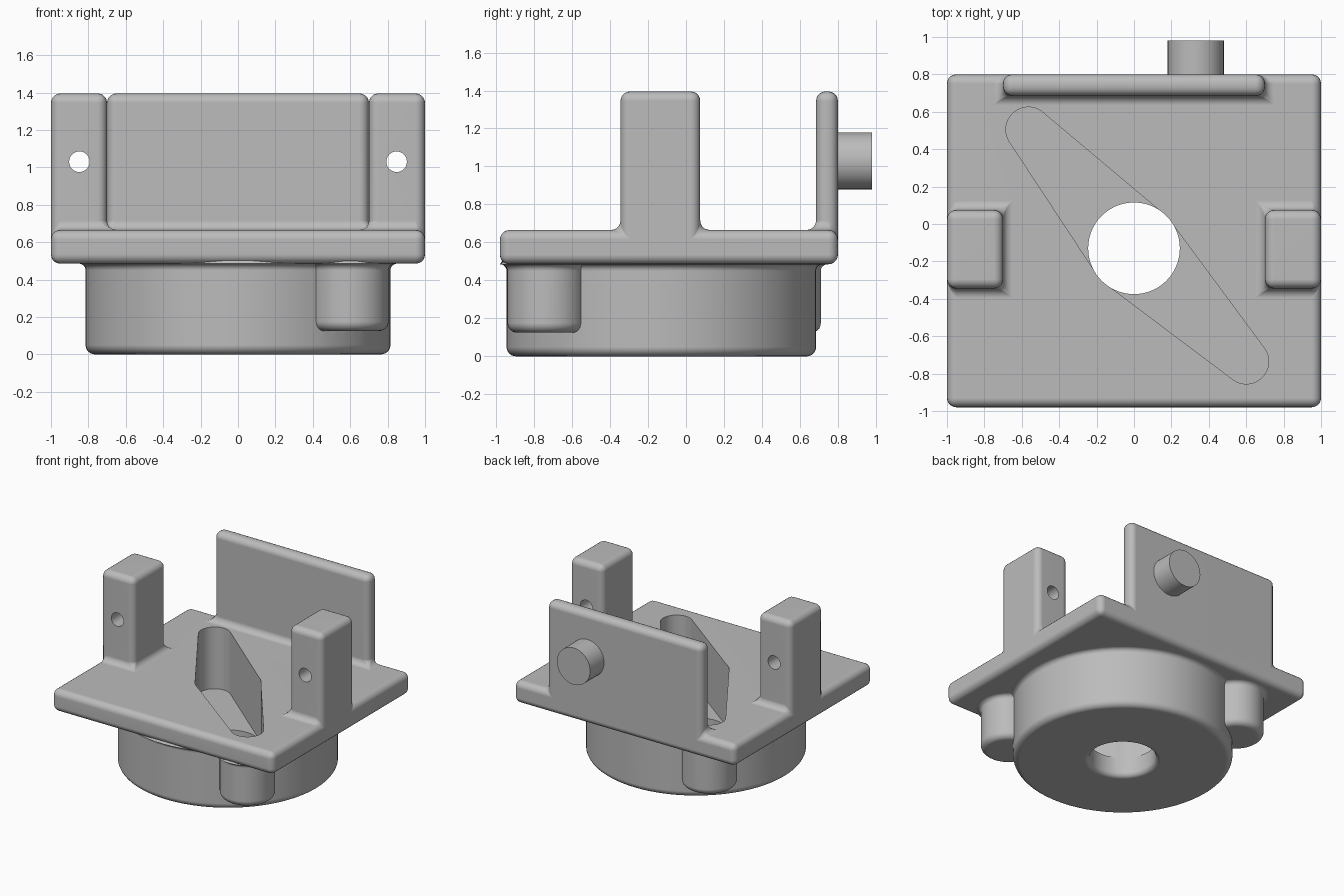
import bpy, bmesh, math
from mathutils import Matrix, Vector

cube = bpy.data.objects.get("Cube")
if cube:
    bpy.data.objects.remove(cube, do_unlink=True)

GREY = (0.5, 0.5, 0.5, 1)
mat = bpy.data.materials.new("plain grey")
mat.use_nodes = True
mat.diffuse_color = GREY
mat.node_tree.nodes["Principled BSDF"].inputs["Base Color"].default_value = GREY

HUB = (0, -0.13)
TIPS = [(-0.565, 0.505), (0.6, -0.735)]
PLATE_LOW, PLATE_TOP, TOP = 0.485, 0.665, 1.395


def finish(name, bm):
    bmesh.ops.recalc_face_normals(bm, faces=bm.faces)
    mesh = bpy.data.meshes.new(name)
    bm.to_mesh(mesh)
    bm.free()
    mesh.materials.append(mat)
    obj = bpy.data.objects.new(name, mesh)
    bpy.context.collection.objects.link(obj)
    return obj


def arc(cr, cz, rad, start, end, n=6):
    angles = [math.radians(start + (end - start) * i / n) for i in range(n + 1)]
    return [(cr + rad * math.cos(a), cz + rad * math.sin(a)) for a in angles]


def revolve(name, profile, at, axis="Z", steps=72):
    """Spin a closed (radius, height) profile; axis Y lays it towards +y."""
    bm = bmesh.new()
    verts = [bm.verts.new((r, 0, z)) for r, z in profile]
    edges = [bm.edges.new(p) for p in zip(verts, verts[1:])]
    bmesh.ops.spin(bm, geom=verts + edges, axis=(0, 0, 1), cent=(0, 0, 0),
                   angle=math.tau, steps=steps)
    bmesh.ops.remove_doubles(bm, verts=bm.verts, dist=0.0002)
    if axis == "Y":
        bm.transform(Matrix.Rotation(-math.pi / 2, 4, "X"))
    bm.transform(Matrix.Translation(at))
    return finish(name, bm)


def rounded_drum(name, radius, low, at):
    """Drum with a rounded foot and a flared join under the plate."""
    flare, foot = 0.035, 0.05
    profile = [(0, low)] + arc(radius - foot, low + foot, foot, -90, 0)
    profile += arc(radius + flare, PLATE_LOW - flare, flare, 180, 90)
    profile += [(radius - 0.015, 0.56), (0, 0.56)]
    return revolve(name, profile, (*at, 0))


def apply_modifiers(obj):
    bpy.ops.object.select_all(action="DESELECT")
    bpy.context.view_layer.objects.active = obj
    obj.select_set(True)
    for m in list(obj.modifiers):
        bpy.ops.object.modifier_apply(modifier=m.name)


def combine(body, other, operation):
    m = body.modifiers.new("join", "BOOLEAN")
    m.operation, m.solver, m.object = operation, "EXACT", other
    apply_modifiers(body)
    bpy.data.objects.remove(other, do_unlink=True)


# Square plate with two side posts and a back wall raised from it
bm = bmesh.new()
bmesh.ops.create_cube(bm, size=1)
bm.transform(Matrix.Translation((0, -0.09, (PLATE_LOW + PLATE_TOP) / 2))
             @ Matrix.Diagonal((2, 1.78, PLATE_TOP - PLATE_LOW, 1)))
cuts = [((x, 0, 0), (1, 0, 0)) for x in (-0.7, 0.7)]
cuts += [((0, y, 0), (0, 1, 0)) for y in (-0.345, 0.075, 0.685)]
for co, no in cuts:
    bmesh.ops.bisect_plane(bm, geom=bm.verts[:] + bm.edges[:] + bm.faces[:],
                           plane_co=co, plane_no=no)
raised = []
for f in bm.faces:
    c = f.calc_center_median()
    post = abs(c.x) > 0.7 and -0.345 < c.y < 0.075
    wall = abs(c.x) < 0.7 and c.y > 0.685
    if c.z > PLATE_TOP - 0.01 and (post or wall):
        raised.append(f)
for f in raised:
    out = bmesh.ops.extrude_face_region(bm, geom=[f])["geom"]
    for v in out:
        if isinstance(v, bmesh.types.BMVert):
            v.co.z = TOP
    if f.is_valid:
        bmesh.ops.delete(bm, geom=[f], context="FACES_ONLY")
bmesh.ops.recalc_face_normals(bm, faces=bm.faces)
bmesh.ops.dissolve_limit(bm, angle_limit=0.01, verts=bm.verts, edges=bm.edges)
body = finish("mount_body", bm)
bevel = body.modifiers.new("rounding", "BEVEL")
bevel.width, bevel.segments, bevel.limit_method = 0.05, 5, "ANGLE"
apply_modifiers(body)

# Round hub and two lugs below the plate
combine(body, rounded_drum("hub", 0.815, 0, HUB), "UNION")
for tip in TIPS:
    combine(body, rounded_drum("lug", 0.205, 0.125, tip), "UNION")

# Tapered arm-shaped pocket
bm = bmesh.new()
for (cx, cy), r in [(HUB, 0.243), (TIPS[0], 0.12), (TIPS[1], 0.12)]:
    for i in range(64):
        a = math.tau * i / 64
        for z in (0.16, 0.9):
            bm.verts.new((cx + r * math.cos(a), cy + r * math.sin(a), z))
hull = bmesh.ops.convex_hull(bm, input=bm.verts[:])
loose = [v for v in bm.verts if not v.link_faces]
bmesh.ops.delete(bm, geom=loose, context="VERTS")
bmesh.ops.dissolve_limit(bm, angle_limit=0.005, verts=bm.verts, edges=bm.edges)
combine(body, finish("pocket_cutter", bm), "DIFFERENCE")

# Centre bore with a rounded lower rim
bore = [(0, -0.1), (0.285, -0.1)] + arc(0.285, 0.04, 0.04, 270, 180)
bore += [(0.245, 0.8), (0, 0.8)]
combine(body, revolve("bore_cutter", bore, (*HUB, 0)), "DIFFERENCE")

# Screw holes through the posts
for side in (-1, 1):
    rod = [(0, 0), (0.055, 0), (0.055, 0.7), (0, 0.7)]
    combine(body, revolve("screw_cutter", rod, (side * 0.848, -0.5, 1.03), "Y", 32),
            "DIFFERENCE")

# Pin on the back wall
pin = revolve("back_pin", [(0, 0), (0.15, 0), (0.15, 0.22), (0, 0.22)],
              (0.33, 0.76, 1.03), "Y", 48)

for obj in (body, pin):
    bpy.ops.object.select_all(action="DESELECT")
    bpy.context.view_layer.objects.active = obj
    obj.select_set(True)
    bpy.ops.object.shade_smooth_by_angle(angle=math.radians(30))
    normals = obj.modifiers.new("even shading", "WEIGHTED_NORMAL")
    normals.keep_sharp = True
